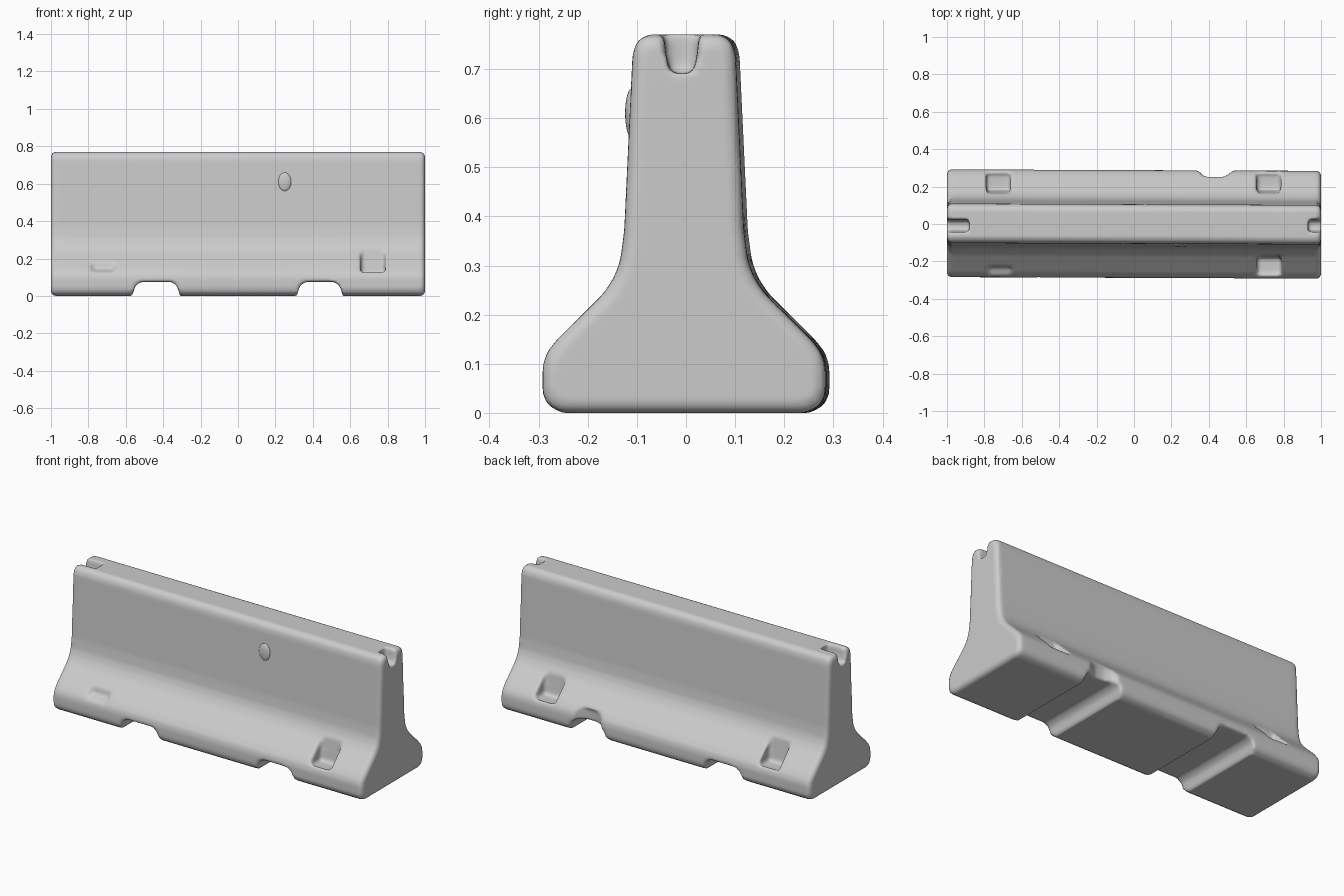
import bpy, bmesh

cube = bpy.data.objects.get("Cube")
if cube:
    bpy.data.objects.remove(cube, do_unlink=True)

concrete = bpy.data.materials.new("light grey concrete")
concrete.use_nodes = True
GREY = (0.6, 0.6, 0.6, 1)
concrete.diffuse_color = GREY
concrete.node_tree.nodes["Principled BSDF"].inputs["Base Color"].default_value = GREY


def prism(name, points, axis, start, end):
    """Extrude a closed outline along x (points are y, z) or y (points are x, z)."""
    bm = bmesh.new()
    rings = []
    for d in (start, end):
        rings.append([bm.verts.new((d, a, b) if axis == "x" else (a, d, b)) for a, b in points])
    bm.faces.new(rings[0])
    bm.faces.new(rings[1])
    n = len(points)
    for i in range(n):
        j = (i + 1) % n
        bm.faces.new((rings[0][i], rings[0][j], rings[1][j], rings[1][i]))
    bmesh.ops.recalc_face_normals(bm, faces=bm.faces)
    mesh = bpy.data.meshes.new(name)
    bm.to_mesh(mesh)
    bm.free()
    obj = bpy.data.objects.new(name, mesh)
    bpy.context.collection.objects.link(obj)
    return obj


# Barrier body: mirrored flared section along the length
half = [(0.25, 0.0), (0.278, 0.016), (0.288, 0.04), (0.288, 0.095), (0.28, 0.122),
        (0.26, 0.148), (0.165, 0.242), (0.143, 0.275), (0.13, 0.31), (0.122, 0.37),
        (0.105, 0.73), (0.096, 0.757), (0.075, 0.77)]
section = half + [(-y, z) for y, z in reversed(half)]
body = prism("concrete_barrier", section, "x", -1, 1)
body.data.materials.append(concrete)
for v in body.data.vertices:
    v.co.y -= 0.004 * v.co.x

bevel = body.modifiers.new("rounded ends", "BEVEL")
bevel.width = 0.022
bevel.segments = 3
bevel.limit_method = "ANGLE"
bevel.angle_limit = 1.2


def cut(cutter):
    cutter.hide_render = True
    cutter.hide_viewport = True
    cutter.display_type = "WIRE"
    mod = body.modifiers.new(cutter.name, "BOOLEAN")
    mod.operation = "DIFFERENCE"
    mod.solver = "EXACT"
    mod.object = cutter


# Forklift channels under the base
for name, x0, x1 in (("left", 0.32, 0.555), ("right", -0.56, -0.315)):
    outline = [(x0 - 0.02, -0.1), (x0, 0.02), (x0 + 0.012, 0.055), (x0 + 0.04, 0.075),
               (x1 - 0.04, 0.075), (x1 - 0.012, 0.055), (x1, 0.02), (x1 + 0.02, -0.1)]
    cut(prism(name + "_fork_channel", outline, "y", -0.4, 0.4))

# Anchor pockets in the sloped foot; the front right one is nearly filled in
for name, x, side, depth in (("front_left", 0.722, -1, 0), ("back_left", 0.72, 1, 0),
                             ("back_right", -0.725, 1, 0), ("front_right", -0.72, -1, 0.05)):
    outline = [(side * 0.272, 0.115 + depth * 0.2), (side * (0.18 + depth), 0.115 + depth * 0.6),
               (side * (0.155 + depth), 0.3), (side * 0.272, 0.3)]
    cut(prism(name + "_anchor_pocket", outline, "x", x - 0.065, x + 0.065))

# Lifting slots at both ends of the top
for name, x0, x1 in (("left", 0.93, 1.1), ("right", -1.1, -0.88)):
    outline = [(-0.042, 0.9), (-0.042, 0.74), (-0.033, 0.69),
               (0.015, 0.69), (0.024, 0.74), (0.024, 0.9)]
    cut(prism(name + "_lifting_slot", outline, "x", x0, x1))

# Chipped lower edge above the left channel on the back
chip = prism("back_edge_chip", [(0.31, 0.32), (0.37, 0.258), (0.41, 0.243),
                                (0.46, 0.243), (0.5, 0.262), (0.57, 0.32)], "y", 0, 0.15)
for v in chip.data.vertices:
    v.co = (v.co.x, v.co.z, v.co.y)
bm = bmesh.new()
bm.from_mesh(chip.data)
bmesh.ops.recalc_face_normals(bm, faces=bm.faces)
bm.to_mesh(chip.data)
bm.free()
cut(chip)

# Worn, softened surface
remesh = body.modifiers.new("cast surface", "REMESH")
remesh.mode = "VOXEL"
remesh.voxel_size = 0.01
remesh.use_smooth_shade = True
soften = body.modifiers.new("worn edges", "SMOOTH")
soften.factor = 0.5
soften.iterations = 5

# Small rough patch on the front face
bpy.ops.mesh.primitive_uv_sphere_add(segments=24, ring_count=12, radius=1, location=(0.25, -0.111, 0.61))
patch = bpy.context.object
patch.name = "front_surface_patch"
patch.scale = (0.035, 0.013, 0.05)
patch.data.materials.append(concrete)
bpy.ops.object.shade_smooth()
